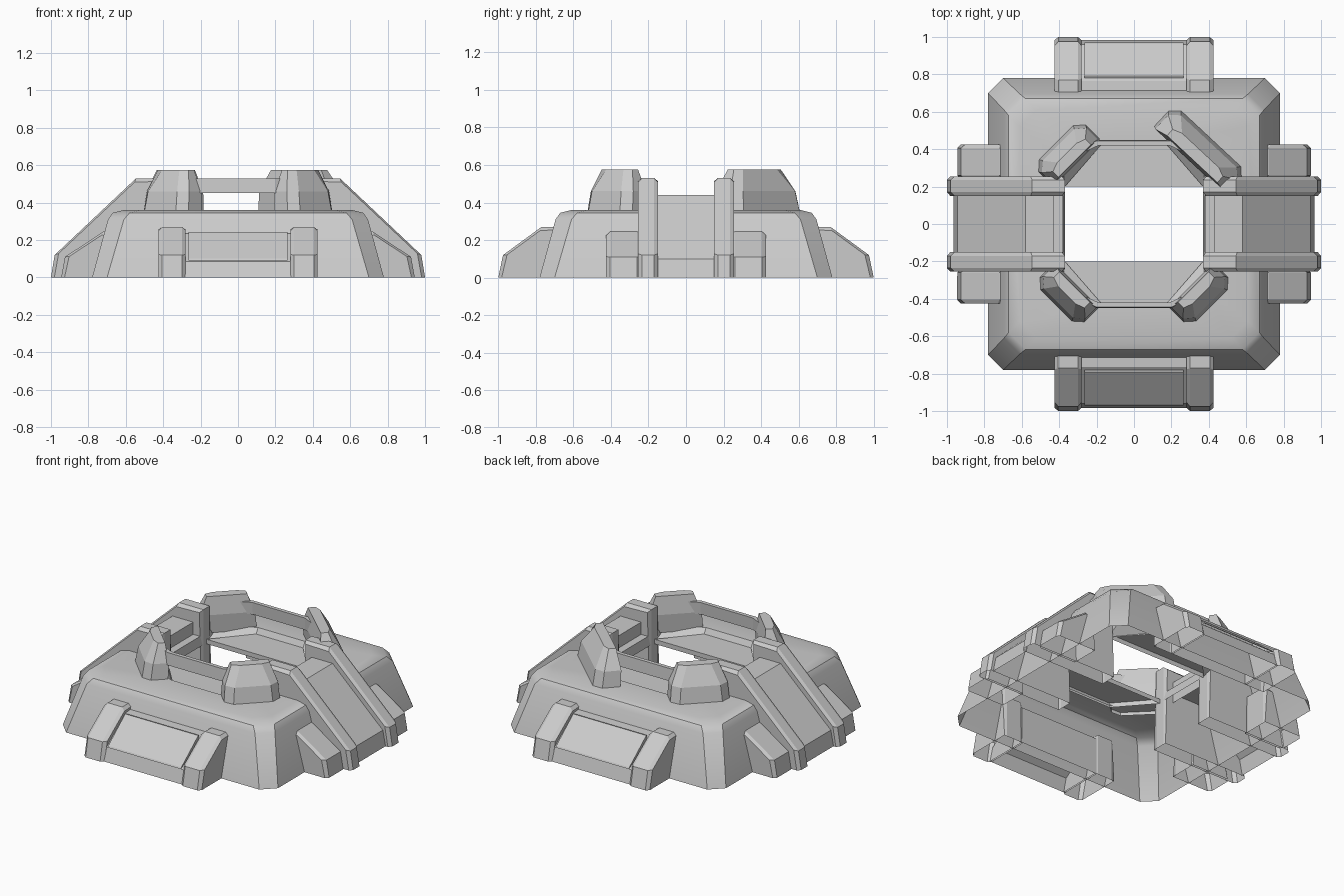
import bpy, bmesh
from math import radians
from mathutils import Matrix, Vector

if "Cube" in bpy.data.objects:
    bpy.data.objects.remove(bpy.data.objects["Cube"])


def make(name, verts, faces, mat=None):
    bm = bmesh.new()
    vs = [bm.verts.new(mat @ Vector(v) if mat else v) for v in verts]
    for f in faces:
        bm.faces.new([vs[i] for i in f])
    bmesh.ops.recalc_face_normals(bm, faces=bm.faces[:])
    me = bpy.data.meshes.new(name)
    bm.to_mesh(me)
    bm.free()
    ob = bpy.data.objects.new(name, me)
    bpy.context.collection.objects.link(ob)
    return ob


def lofted(name, loops, cap_top=False, mat=None):
    n = len(loops[0])
    verts = [v for lp in loops for v in lp]
    faces = [[k * n + i, k * n + (i + 1) % n, (k + 1) * n + (i + 1) % n, (k + 1) * n + i]
             for k in range(len(loops) - 1) for i in range(n)]
    if cap_top:
        faces.append(list(range(len(verts) - n, len(verts))))
    return make(name, verts, faces, mat)


def side_part(name, prof, t0, t1, turn, bevel=0.0):
    """Extrude an (outward, z) profile sideways; the closing bottom edge stays open."""
    n = len(prof)
    c = sum((Vector(p) for p in prof), Vector((0, 0))) / n
    rings = [(t0, False), (t1, False)]
    if bevel:
        rings = [(t0, True), (t0 + bevel, False), (t1 - bevel, False), (t1, True)]
    verts = []
    for t, small in rings:
        for i, (r, z) in enumerate(prof):
            if small and i < n - 1:
                d = (c - Vector((r, z))).normalized() * 0.022
                r, z = r + d.x, (z + d.y if z > 0 else 0)
            verts.append((r, t, z))
    faces = [[k * n + i, k * n + i + 1, (k + 1) * n + i + 1, (k + 1) * n + i]
             for k in range(len(rings) - 1) for i in range(n - 1)]
    faces += [list(range(n)), list(range(len(verts) - n, len(verts)))]
    return make(name, verts, faces, Matrix.Rotation(radians(turn), 4, 'Z'))


def octagon(ax, cy, cx, ay, z):
    q = [(ax, cy), (cx, ay), (-cx, ay), (-ax, cy)]
    return [(x, y, z) for x, y in q] + [(-x, -y, z) for x, y in q]


# Hollow body shell with an octagonal opening
shell = lofted("body_shell", [
    octagon(.78, .70, .70, .78, 0), octagon(.695, .61, .61, .695, .31),
    octagon(.67, .58, .58, .67, .345), octagon(.61, .52, .52, .61, .36),
    octagon(.38, .34, .17, .45, .36), octagon(.37, .20, .17, .42, .30)])

# Shelves and raised collar pieces at the front and back of the opening
for s, nm in ((1, "back"), (-1, "front")):
    lofted(nm + "_shelf", [[(-.37, s * .2, z), (.37, s * .2, z), (.17, s * .43, z), (-.17, s * .43, z)]
                           for z in (.295, .325)], True)
    lofted(nm + "_collar", [[(x, s * (y + d), z) for x, y in
                             ((-.38, .33), (-.19, .42), (.19, .42), (.38, .33),
                              (.39, .355), (.20, .445), (-.20, .445), (-.39, .355))]
                            for z, d in ((.45, .005), (.53, 0))], True)

# Side ribs, recessed panels and foot blocks
rib = [(1, 0), (.98, .12), (.545, .53), (.37, .53), (.37, 0)]
panel = [(.965, 0), (.945, .10), (.58, .44), (.43, .44), (.43, .30)]
foot = [(.945, 0), (.925, .11), (.72, .245), (.66, .245), (.66, 0)]
for turn, nm in ((0, "right"), (180, "left")):
    side_part(nm + "_panel", panel, -.155, .155, turn)
    for s in (1, -1):
        side_part(nm + "_rib", rib, *sorted((s * .15, s * .255)), turn, .02)
        side_part(nm + "_foot_block", foot, *sorted((s * .24, s * .425)), turn, .02)

# Front and back boxes with cheeks, recessed body and hatch
cheek = [(1, 0), (.975, .12), (.77, .27), (.69, .27), (.69, 0)]
core = [(.985, 0), (.96, .085), (.765, .235), (.69, .24), (.69, 0)]
hatch = [(.97, .09), (.965, .10), (.79, .242), (.78, .24), (.78, .20)]
for turn, nm in ((90, "back"), (-90, "front")):
    side_part(nm + "_box", core, -.29, .29, turn)
    side_part(nm + "_hatch", hatch, -.265, .265, turn)
    for s in (1, -1):
        side_part(nm + "_cheek", cheek, *sorted((s * .28, s * .425)), turn, .02)


# Faceted corner blocks around the opening, leaning toward the centre
def corner_block(name, x, y, turn, length, width, lean):
    loops = []
    for z, fl, fw, d in ((.34, 1, 1, 0), (.46, .94, .92, .1), (.575, .68, .40, .25)):
        l, w, o = length / 2 * fl, width / 2 * fw, lean * d * width
        loops.append([(-l, -w * .4 + o, z), (-l + .05, -w + o, z), (l - .05, -w + o, z), (l, -w * .4 + o, z),
                      (l, w + o, z), (-l, w + o, z)] if lean > 0 else
                     [(-l, -w + o, z), (l, -w + o, z), (l, w * .4 + o, z), (l - .05, w + o, z),
                      (-l + .05, w + o, z), (-l, w * .4 + o, z)])
    m = Matrix.Translation((x, y, 0)) @ Matrix.Rotation(radians(turn), 4, 'Z')
    lofted(name, loops, True, m)


corner_block("front_right_block", .365, -.385, 45, .34, .15, 1)
corner_block("front_left_block", -.365, -.385, -45, .34, .15, 1)
corner_block("back_left_block", -.365, .385, 45, .36, .15, -1)
corner_block("back_right_block", .36, .40, -43, .54, .16, -1)

# Smooth the gentle slopes of the shell only
bpy.context.view_layer.objects.active = shell
shell.select_set(True)
bpy.ops.object.shade_smooth_by_angle(angle=radians(35))
